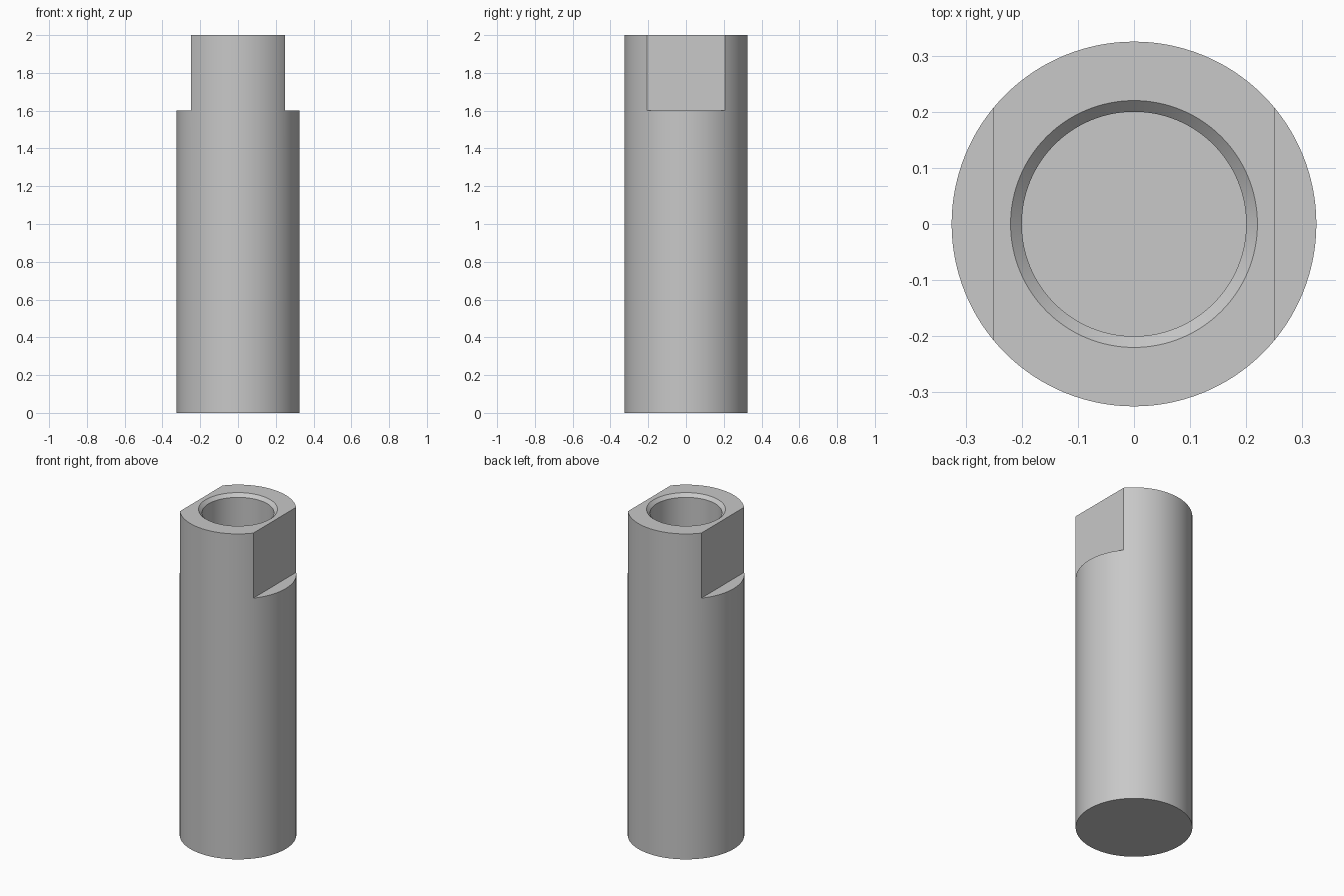
import bpy
import bmesh
import math

default_cube = bpy.data.objects.get("Cube")
if default_cube:
    bpy.data.objects.remove(default_cube, do_unlink=True)

HEIGHT, RADIUS = 2.0, 0.325
BORE, CHAMFER, BORE_FLOOR = 0.2, 0.02, 1.0
FLAT_X, FLAT_Z = 0.25, 1.6
SEGMENTS = 128

# Plain grey metal
metal = bpy.data.materials.new("grey metal")
metal.use_nodes = True
grey = (0.578, 0.578, 0.578, 1)
metal.diffuse_color = grey
metal.node_tree.nodes["Principled BSDF"].inputs["Base Color"].default_value = grey


def lathe(name, profile):
    """Turn an (r, z) profile that starts and ends on the axis into a solid."""
    bm = bmesh.new()
    verts = [bm.verts.new((r, 0, z)) for r, z in profile]
    edges = [bm.edges.new(pair) for pair in zip(verts, verts[1:])]
    bmesh.ops.spin(bm, geom=verts + edges, cent=(0, 0, 0), axis=(0, 0, 1),
                   angle=math.tau, steps=SEGMENTS, use_merge=True)
    bmesh.ops.remove_doubles(bm, verts=bm.verts, dist=0.0001)
    bmesh.ops.recalc_face_normals(bm, faces=bm.faces)
    mesh = bpy.data.meshes.new(name)
    bm.to_mesh(mesh)
    bm.free()
    mesh.materials.append(metal)
    obj = bpy.data.objects.new(name, mesh)
    bpy.context.collection.objects.link(obj)
    return obj


# Round body with a chamfered blind bore in the top
body = lathe("round_body", [
    (0, 0), (RADIUS, 0), (RADIUS, HEIGHT),
    (BORE + CHAMFER, HEIGHT), (BORE, HEIGHT - CHAMFER),
    (BORE, BORE_FLOOR), (0, BORE_FLOOR),
])

# Two opposite wrench flats at the top
for side, label in ((1, "left"), (-1, "right")):
    bpy.ops.mesh.primitive_cube_add(
        size=1, location=(side * (FLAT_X + 0.5), 0, FLAT_Z + 0.5))
    cutter = bpy.context.object
    cutter.name = label + "_flat_cutter"
    cutter.data.materials.append(metal)
    cut = body.modifiers.new(label + "_flat", "BOOLEAN")
    cut.operation = "DIFFERENCE"
    cut.solver = "EXACT"
    cut.object = cutter
    bpy.ops.object.select_all(action="DESELECT")
    body.select_set(True)
    bpy.context.view_layer.objects.active = body
    bpy.ops.object.modifier_apply(modifier=cut.name)
    bpy.data.objects.remove(cutter, do_unlink=True)

# Smooth round walls, crisp edges
bpy.ops.object.shade_smooth_by_angle(angle=math.radians(30))
